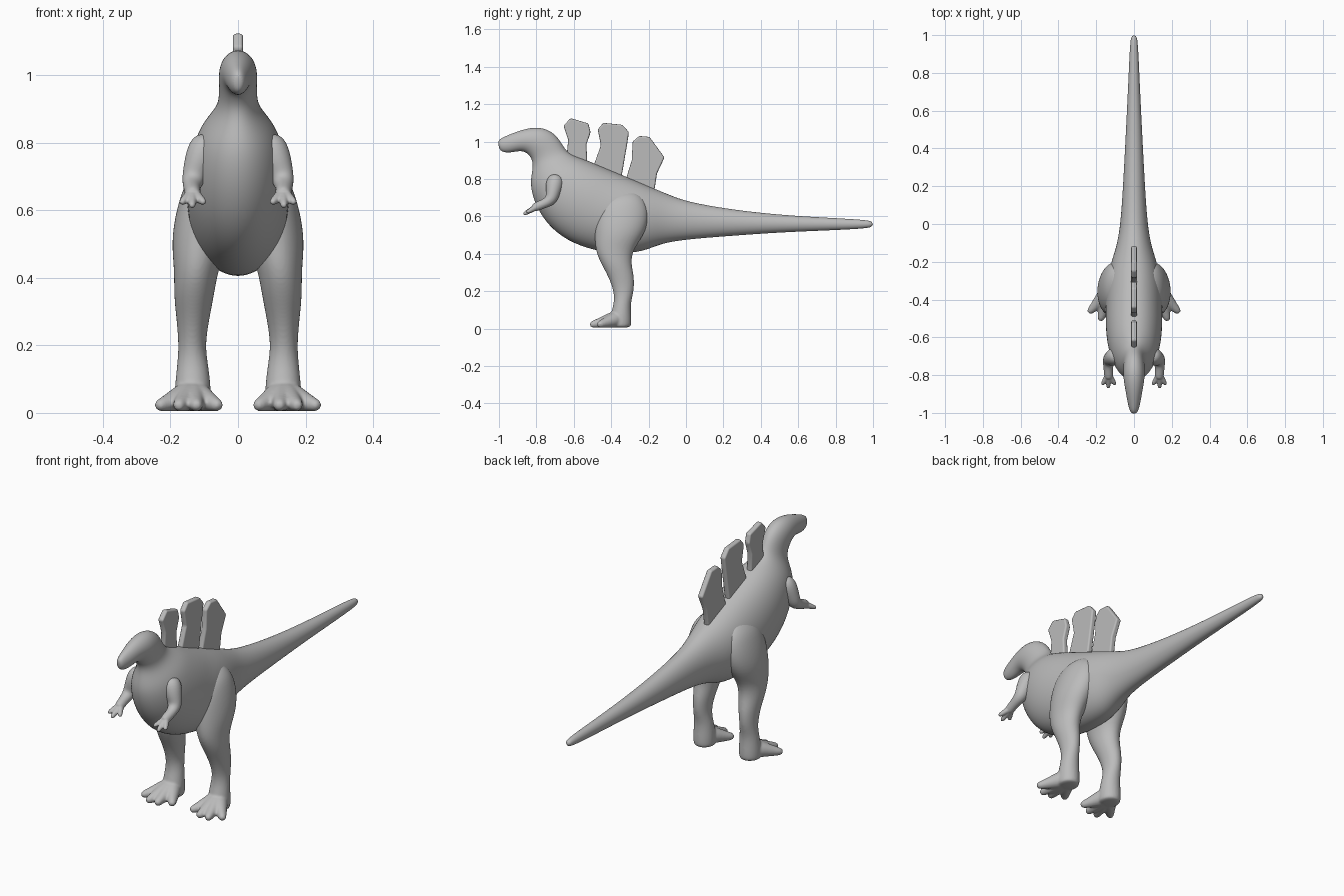
import bpy
import bmesh
import math
from mathutils import Vector

default_cube = bpy.data.objects.get("Cube")
if default_cube:
    bpy.data.objects.remove(default_cube, do_unlink=True)

# One grey skin covers the whole animal
skin = bpy.data.materials.new("grey_skin")
skin.use_nodes = True
skin.diffuse_color = (0.5, 0.5, 0.5, 1)
skin.node_tree.nodes["Principled BSDF"].inputs["Base Color"].default_value = skin.diffuse_color
skin.node_tree.nodes["Principled BSDF"].inputs["Roughness"].default_value = 0.7

SIDES = 16
SWELL = 1.026  # makes up for the shrinkage of a subdivided ring


def loft(bm, rings):
    """Skin a closed tube over rings given as (centre, half axis, other half axis)."""
    loops = []
    for centre, u, v in rings:
        loop = []
        for i in range(SIDES):
            a = math.tau * i / SIDES
            loop.append(bm.verts.new(centre + (u * math.cos(a) + v * math.sin(a)) * SWELL))
        loops.append(loop)
    for lower, upper in zip(loops, loops[1:]):
        for i in range(SIDES):
            j = (i + 1) % SIDES
            bm.faces.new((lower[i], lower[j], upper[j], upper[i]))
    bm.faces.new(loops[0][::-1])
    bm.faces.new(loops[-1])


def tube(bm, points):
    """Skin a round tube over (x, y, z, radius) points."""
    centres = [Vector(p[:3]) for p in points]
    rings = []
    for i, centre in enumerate(centres):
        before = centres[max(i - 1, 0)]
        after = centres[min(i + 1, len(centres) - 1)]
        tangent = (after - before).normalized()
        u = tangent.cross(Vector((1, 0, 0))).normalized()
        v = tangent.cross(u)
        rings.append((centre, u * points[i][3], v * points[i][3]))
    loft(bm, rings)


def finish(bm, name):
    """Turn the bmesh into a smooth, coloured object."""
    bmesh.ops.recalc_face_normals(bm, faces=bm.faces)
    mesh = bpy.data.meshes.new(name)
    bm.to_mesh(mesh)
    bm.free()
    mesh.materials.append(skin)
    mesh.shade_smooth()
    obj = bpy.data.objects.new(name, mesh)
    bpy.context.collection.objects.link(obj)
    return obj


def subdivide(obj):
    mod = obj.modifiers.new("subdivide", "SUBSURF")
    mod.levels = mod.render_levels = 2


def fuse_and_mirror(obj, voxel):
    """Blend the overlapping tubes into one skin, then copy it to the other side."""
    subdivide(obj)
    remesh = obj.modifiers.new("fuse", "REMESH")
    remesh.mode = "VOXEL"
    remesh.voxel_size = voxel
    remesh.use_smooth_shade = True
    smooth = obj.modifiers.new("smooth", "SMOOTH")
    smooth.factor = 0.5
    smooth.iterations = 4
    mirror = obj.modifiers.new("mirror", "MIRROR")
    mirror.use_mirror_merge = False


# Head, trunk and tail: top y, top z, bottom y, bottom z, half width
body_rings = [
    (-1.005, .995, -1.0, .965, .01),
    (-.997, 1.015, -.985, .944, .022),
    (-.95, 1.035, -.94, .94, .034),
    (-.87, 1.067, -.89, .952, .045),
    (-.78, 1.08, -.855, .945, .056),
    (-.71, 1.05, -.832, .92, .057),
    (-.67, 1.0, -.82, .895, .055),
    (-.64, .945, -.818, .86, .06),
    (-.59, .92, -.83, .8, .09),
    (-.53, .9, -.828, .74, .118),
    (-.46, .87, -.8, .65, .137),
    (-.4, .845, -.735, .55, .148),
    (-.34, .82, -.635, .47, .15),
    (-.28, .795, -.5, .42, .15),
    (-.22, .77, -.37, .402, .14),
    (-.17, .748, -.23, .41, .12),
    (-.1, .72, -.14, .455, .092),
    (0, .678, 0, .478, .07),
    (.25, .635, .25, .497, .055),
    (.5, .608, .5, .515, .042),
    (.75, .593, .75, .525, .03),
    (.96, .582, .96, .535, .021),
    (1.0, .572, 1.0, .545, .013),
]
bm = bmesh.new()
rings = []
for top_y, top_z, low_y, low_z, width in body_rings:
    top, low = Vector((0, top_y, top_z)), Vector((0, low_y, low_z))
    rings.append(((top + low) / 2, (top - low) / 2, Vector((width, 0, 0))))
loft(bm, rings)
subdivide(finish(bm, "body"))

# Legs: height, front y, back y, inner x, outer x
leg_rings = [
    (.735, -.35, -.27, .06, .1),
    (.7, -.43, -.23, .03, .145),
    (.65, -.47, -.205, .02, .168),
    (.58, -.485, -.2, .02, .187),
    (.5, -.487, -.225, .03, .197),
    (.42, -.485, -.285, .06, .188),
    (.35, -.455, -.295, .071, .19),
    (.28, -.415, -.277, .085, .182),
    (.2, -.385, -.278, .098, .175),
    (.14, -.383, -.297, .088, .18),
    (.07, -.405, -.293, .08, .188),
    (.02, -.41, -.292, .08, .188),
    (.004, -.405, -.3, .085, .183),
]
bm = bmesh.new()
rings = []
for z, front, back, inner, outer in leg_rings:
    centre = Vector(((inner + outer) / 2, (front + back) / 2, z))
    rings.append((centre, Vector((0, (back - front) / 2, 0)), Vector(((outer - inner) / 2, 0, 0))))
loft(bm, rings)

# Four spread toes on each foot
for tip_x, tip_y in [(.238, -.468), (.178, -.51), (.122, -.51), (.055, -.475)]:
    root = Vector((.135, -.36, .055))
    tip = Vector((tip_x, tip_y, .018))
    points = []
    for t, radius in [(0, .05), (.4, .036), (.75, .024), (.95, .018), (1.02, .01)]:
        p = root.lerp(tip, t)
        points.append((p.x, p.y, max(p.z, radius + .004), radius))
    tube(bm, points)
fuse_and_mirror(finish(bm, "legs"), .006)

# Arms with three short fingers
bm = bmesh.new()
tube(bm, [
    (.085, -.69, .82, .03),
    (.1, -.7, .785, .05),
    (.122, -.712, .73, .04),
    (.135, -.72, .685, .032),
    (.137, -.765, .666, .024),
    (.134, -.8, .652, .024),
    (.134, -.82, .643, .02),
])
for tip_x, tip_y, tip_z in [(.168, -.85, .622), (.136, -.868, .612), (.1, -.85, .622)]:
    root = Vector((.134, -.795, .653))
    tip = Vector((tip_x, tip_y, tip_z))
    tube(bm, [(*root.lerp(tip, t), r) for t, r in [(0, .018), (.5, .014), (.9, .011), (1.03, .006)]])
fuse_and_mirror(finish(bm, "arms"), .004)

# Upright plates along the back: outlines in y and z
plate_outlines = {
    "front_plate": [(-.64, .9), (-.63, 1.01), (-.655, 1.085), (-.617, 1.125),
                    (-.522, 1.097), (-.51, 1.05), (-.532, .985), (-.527, .85)],
    "middle_plate": [(-.505, .84), (-.455, .98), (-.472, 1.065), (-.442, 1.1),
                     (-.34, 1.09), (-.305, 1.05), (-.315, .985), (-.35, .78)],
    "rear_plate": [(-.33, .77), (-.29, .9), (-.285, 1.0), (-.25, 1.03),
                   (-.195, 1.025), (-.115, .915), (-.155, .83), (-.175, .7)],
}
THICKNESS = .03
for name, outline in plate_outlines.items():
    bm = bmesh.new()
    side = bm.faces.new([bm.verts.new((-THICKNESS / 2, y, z)) for y, z in outline])
    grown = bmesh.ops.extrude_face_region(bm, geom=[side])["geom"]
    moved = [item for item in grown if isinstance(item, bmesh.types.BMVert)]
    bmesh.ops.translate(bm, verts=moved, vec=(THICKNESS, 0, 0))
    plate = finish(bm, name)
    bevel = plate.modifiers.new("soft_edges", "BEVEL")
    bevel.width = .009
    bevel.segments = 3
    bevel.harden_normals = True
